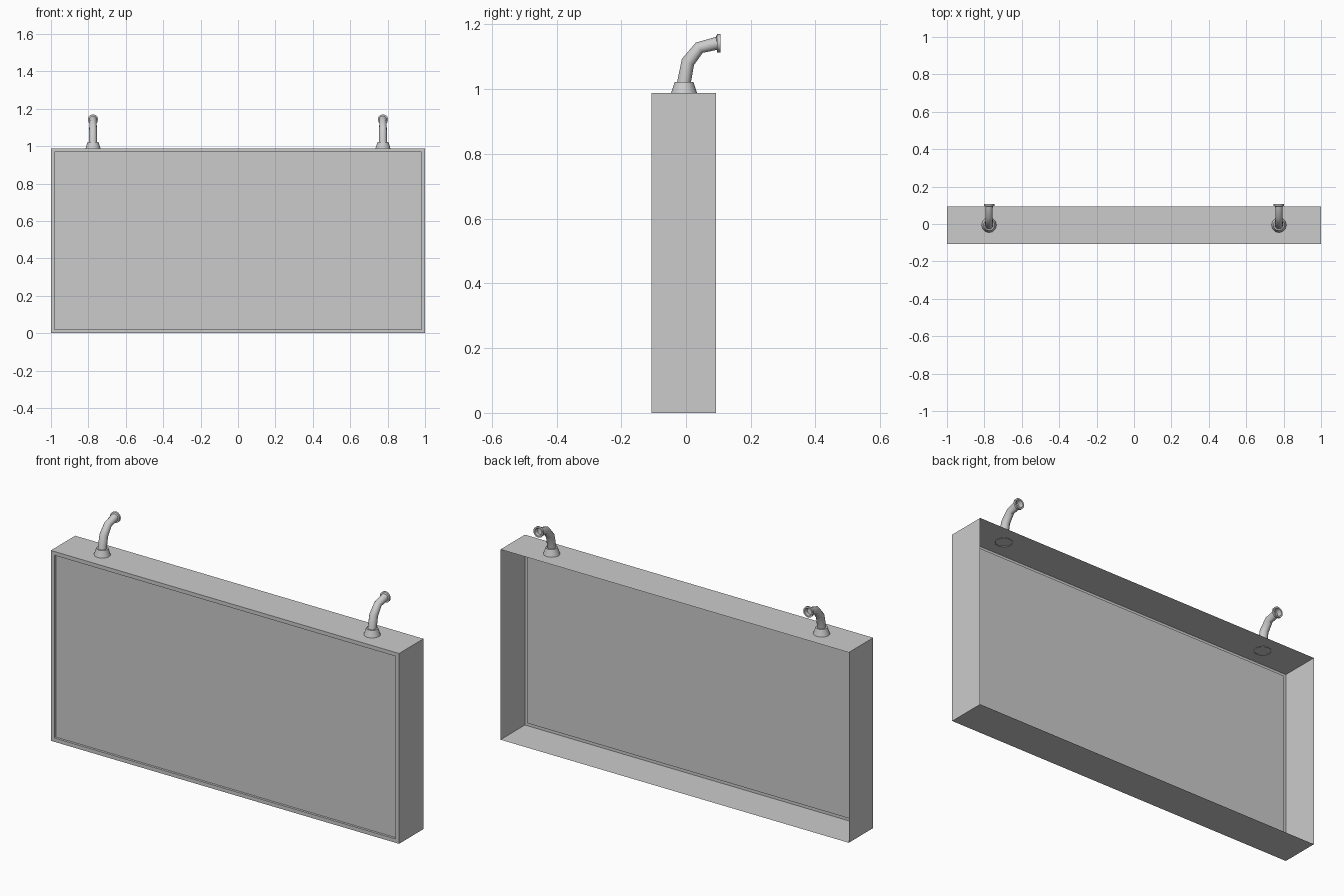
import bpy, bmesh, math
from mathutils import Vector

if "Cube" in bpy.data.objects:
    bpy.data.objects.remove(bpy.data.objects["Cube"])


def make_object(name, bm):
    mesh = bpy.data.meshes.new(name)
    bm.to_mesh(mesh)
    bm.free()
    ob = bpy.data.objects.new(name, mesh)
    bpy.context.collection.objects.link(ob)
    return ob


# Panel box: thin shell, open at the back, with a recessed front face
Y_FRONT, Y_BACK, TOP = -0.107, 0.093, 0.988
INSET, RECESS = 0.02, 0.012
bm = bmesh.new()


def rect(y, inset):
    x, lo, hi = 1 - inset, inset, TOP - inset
    return [bm.verts.new(p) for p in ((-x, y, lo), (x, y, lo), (x, y, hi), (-x, y, hi))]


loops = [rect(Y_BACK, 0), rect(Y_FRONT, 0), rect(Y_FRONT, INSET), rect(Y_FRONT + RECESS, INSET)]
for a, b in zip(loops, loops[1:]):
    for i in range(4):
        j = (i + 1) % 4
        bm.faces.new((a[i], a[j], b[j], b[i]))
bm.faces.new(loops[-1])
bmesh.ops.recalc_face_normals(bm, faces=bm.faces)
make_object("panel_box", bm)

# Curved pipe: rings given as (y, z, tilt towards the back in degrees, radius)
RINGS = [
    (-0.006, 0.985, 0, 0.041),    # flared foot
    (-0.006, 1.022, 0, 0.029),
    (-0.006, 1.022, 0, 0.0215),   # tube
    (0.006, 1.084, 28, 0.021),
    (0.041, 1.128, 56, 0.019),
    (0.096, 1.142, 80, 0.020),
    (0.096, 1.142, 90, 0.028),    # end lip
    (0.106, 1.142, 90, 0.028),
    (0.106, 1.142, 90, 0.020),    # hollow mouth
    (0.085, 1.139, 80, 0.017),
]
SIDES = 12


def pipe(name, x):
    bm = bmesh.new()
    rings = []
    for y, z, tilt, r in RINGS:
        t = math.radians(tilt)
        u, v = Vector((1, 0, 0)), Vector((0, math.cos(t), -math.sin(t)))
        c = Vector((x, y, z))
        angles = [2 * math.pi * i / SIDES for i in range(SIDES)]
        rings.append([bm.verts.new(c + r * (math.cos(a) * u + math.sin(a) * v)) for a in angles])
    for a, b in zip(rings, rings[1:]):
        for i in range(SIDES):
            j = (i + 1) % SIDES
            bm.faces.new((a[i], a[j], b[j], b[i]))
    bm.faces.new(rings[-1])
    bmesh.ops.recalc_face_normals(bm, faces=bm.faces)
    ob = make_object(name, bm)
    bpy.ops.object.select_all(action='DESELECT')
    ob.select_set(True)
    bpy.context.view_layer.objects.active = ob
    bpy.ops.object.shade_smooth_by_angle(angle=math.radians(35))


# Left and right pipes
for side, x in (("left", -0.775), ("right", 0.775)):
    pipe(side + "_pipe", x)
